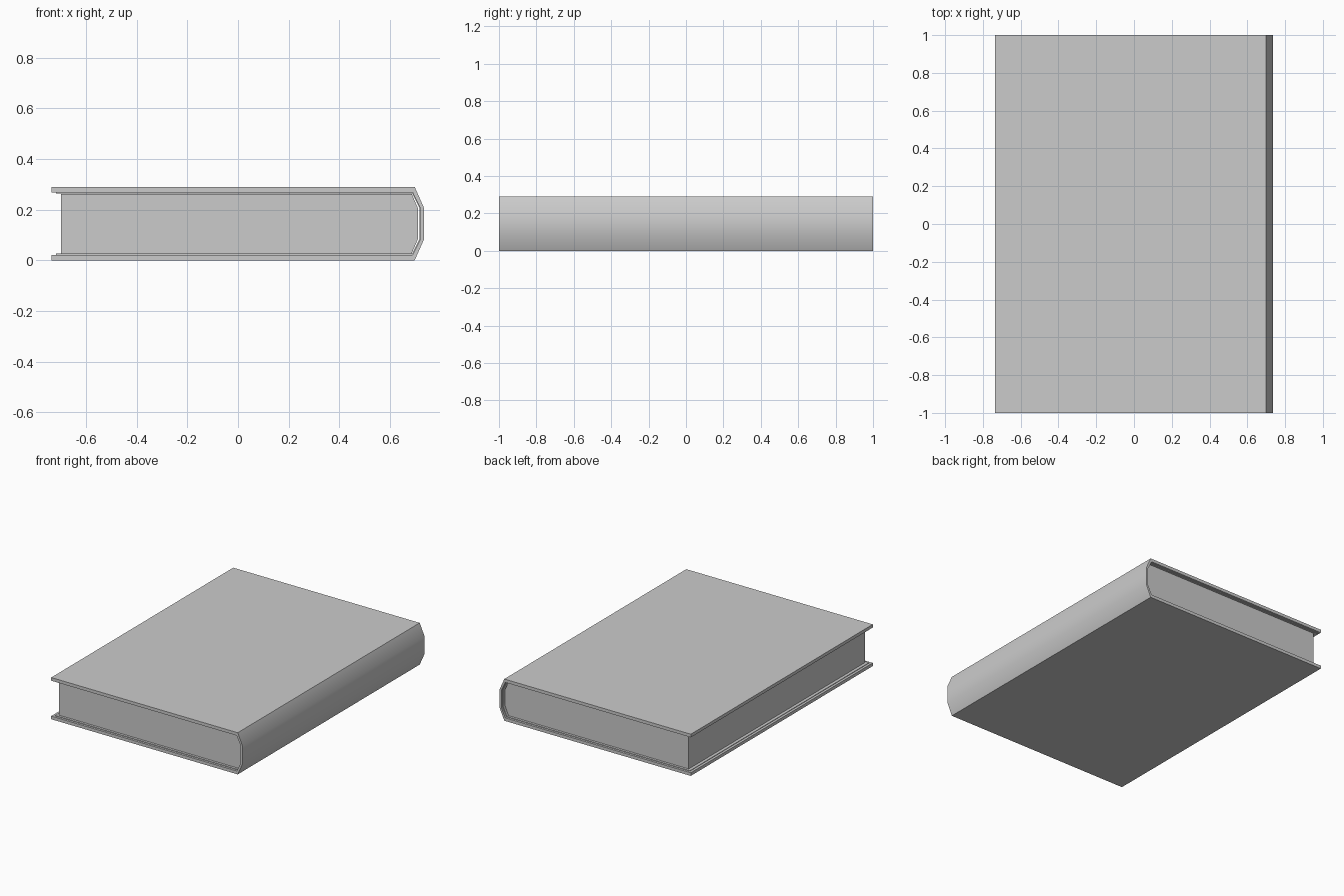
import bpy, bmesh, math

if "Cube" in bpy.data.objects:
    bpy.data.objects.remove(bpy.data.objects["Cube"])


def extrude_profile(name, pts, half_y):
    """Closed x-z profile extruded along y, centred on y = 0."""
    bm = bmesh.new()
    face = bm.faces.new([bm.verts.new((x, -half_y, z)) for x, z in pts])
    res = bmesh.ops.extrude_face_region(bm, geom=[face])
    new = [v for v in res["geom"] if isinstance(v, bmesh.types.BMVert)]
    bmesh.ops.translate(bm, verts=new, vec=(0, 2 * half_y, 0))
    bmesh.ops.recalc_face_normals(bm, faces=bm.faces)
    mesh = bpy.data.meshes.new(name)
    bm.to_mesh(mesh)
    bm.free()
    obj = bpy.data.objects.new(name, mesh)
    bpy.context.collection.objects.link(obj)
    bpy.ops.object.select_all(action='DESELECT')
    obj.select_set(True)
    bpy.context.view_layer.objects.active = obj
    bpy.ops.object.shade_smooth_by_angle(angle=math.radians(30))
    return obj


HEIGHT = 0.29


def mirrored(half):
    """Complete a lower half profile with its mirror image above mid height."""
    return half + [(x, HEIGHT - z) for x, z in reversed(half)]


# Profiles running from the open edge round the spine
outer = mirrored([(-0.737, 0.0), (0.698, 0.0), (0.735, 0.083)])
inner = mirrored([(-0.737, 0.022), (0.690, 0.022), (0.721, 0.085)])
liner = mirrored([(-0.72, 0.022), (0.690, 0.022), (0.721, 0.085)])
liner_in = mirrored([(-0.72, 0.026), (0.688, 0.026), (0.718, 0.086)])

# Hard cover with faceted rounded spine
extrude_profile("cover", outer + inner[::-1], 1.0)

# Thin endpaper lining inside the cover
extrude_profile("endpaper", liner + liner_in[::-1], 0.985)

# Page block
extrude_profile("pages", mirrored([(-0.70, 0.027), (0.686, 0.027), (0.712, 0.087)]), 0.97)
